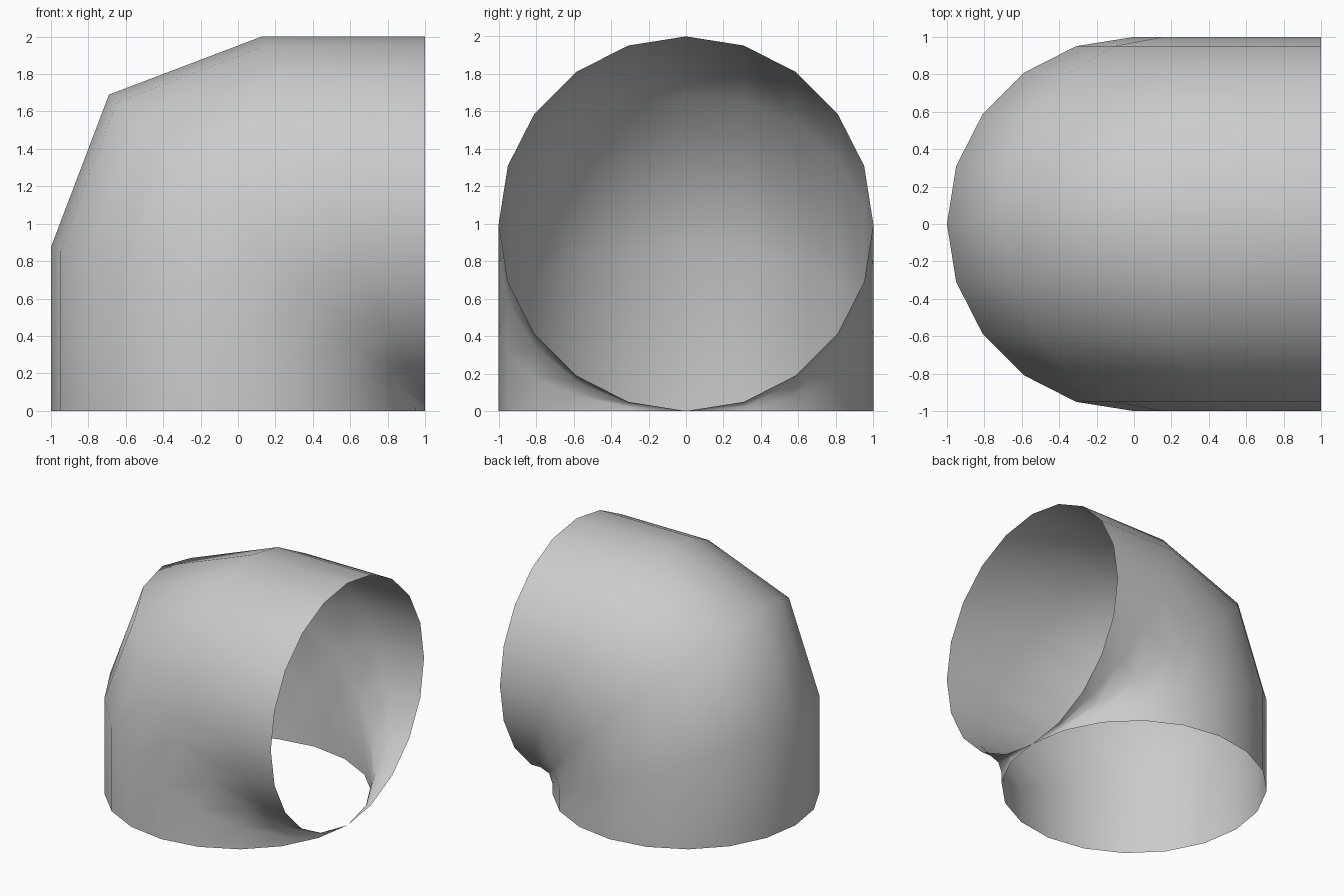
import bpy, bmesh, math

if "Cube" in bpy.data.objects:
    bpy.data.objects.remove(bpy.data.objects["Cube"])

SIDES = 20
# Elbow profile per unit of leg length: (inward x shift, height)
PROFILE = [(0, 0), (0, 0.4375), (0.155, 0.845), (0.5625, 1), (1, 1)]

bm = bmesh.new()

# Rings: each lengthwise strip is the same bend, scaled by distance from the inner corner
rings = []
for dx, dz in PROFILE:
    ring = []
    for i in range(SIDES):
        a = 2 * math.pi * i / SIDES
        leg = 1 - math.cos(a)
        ring.append(bm.verts.new((math.cos(a) + dx * leg, math.sin(a), dz * leg)))
    rings.append(ring)

# Open-ended skin between the rings
for low, high in zip(rings, rings[1:]):
    for i in range(SIDES):
        j = (i + 1) % SIDES
        bm.faces.new((low[i], low[j], high[j], high[i])).smooth = True

# Both openings touch at the inner corner
bmesh.ops.remove_doubles(bm, verts=bm.verts[:], dist=0.0001)

mesh = bpy.data.meshes.new("pipe_elbow")
bm.to_mesh(mesh)
bm.free()
elbow = bpy.data.objects.new("pipe_elbow", mesh)
bpy.context.collection.objects.link(elbow)
